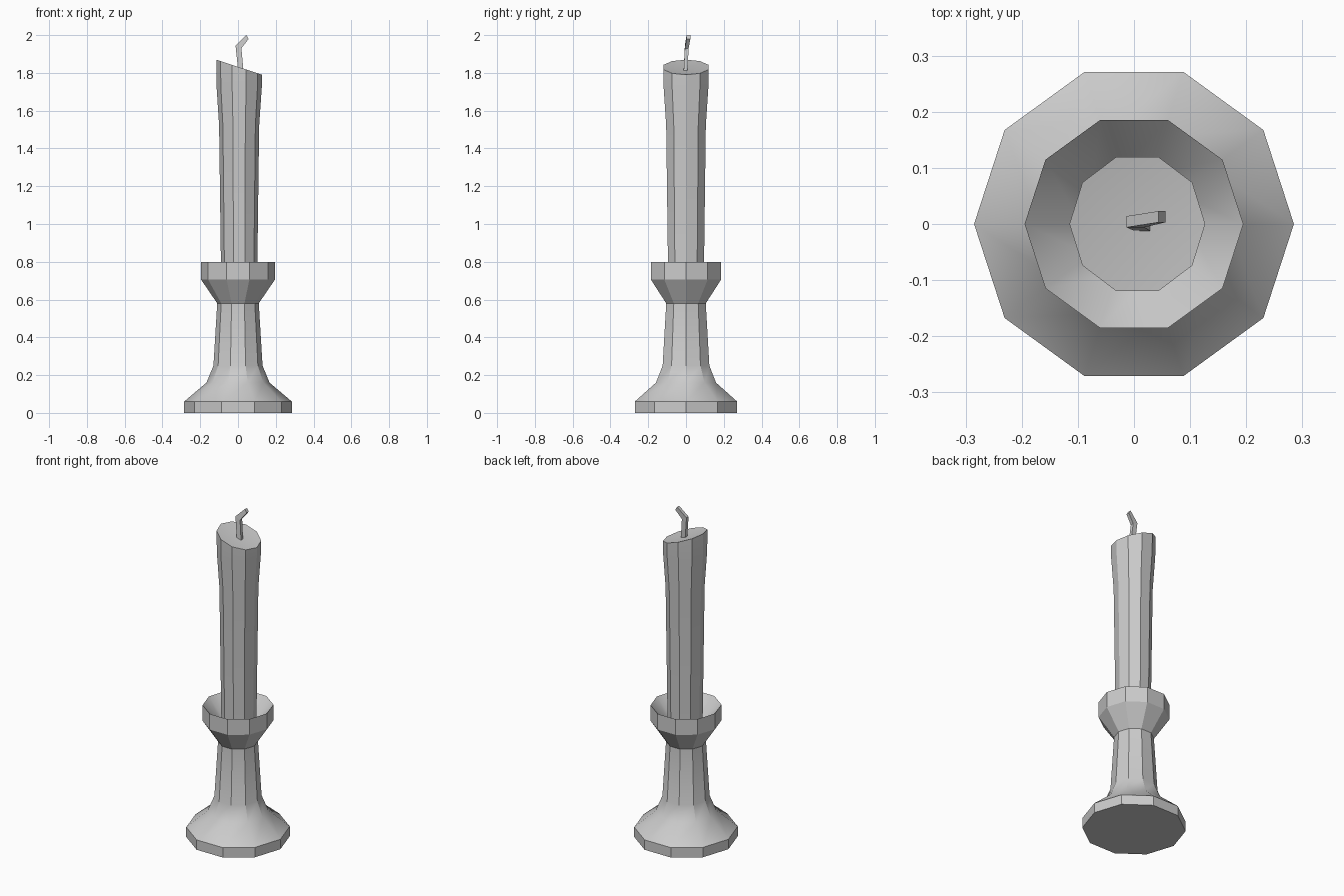
import bpy, bmesh, math

if "Cube" in bpy.data.objects:
    bpy.data.objects.remove(bpy.data.objects["Cube"])

SIDES = 10


def finish(name, bm, smooth=True):
    bmesh.ops.recalc_face_normals(bm, faces=bm.faces)
    mesh = bpy.data.meshes.new(name)
    bm.to_mesh(mesh)
    bm.free()
    ob = bpy.data.objects.new(name, mesh)
    bpy.context.collection.objects.link(ob)
    if smooth:
        bpy.ops.object.select_all(action='DESELECT')
        ob.select_set(True)
        bpy.context.view_layer.objects.active = ob
        bpy.ops.object.shade_smooth_by_angle(angle=math.radians(30))
    return ob


def bridge(bm, rings):
    n = len(rings[0])
    for a, b in zip(rings, rings[1:]):
        for i in range(n):
            j = (i + 1) % n
            bm.faces.new((a[i], a[j], b[j], b[i]))


def ring(bm, r, z, cx=0.0, ys=1.0, tilt=0.0):
    verts = []
    for i in range(SIDES):
        a = 2 * math.pi * i / SIDES
        x = r * math.cos(a)
        verts.append(bm.verts.new((cx + x, r * ys * math.sin(a), z + tilt * x)))
    return verts


# Candle holder: foot, stem and open cup in one turned profile
bm = bmesh.new()
profile = [(0.285, 0), (0.285, 0.06), (0.167, 0.16), (0.13, 0.25), (0.11, 0.58),
           (0.195, 0.705), (0.195, 0.80), (0.095, 0.69)]
rings = [ring(bm, r, z) for r, z in profile]
bridge(bm, rings)
bm.faces.new(rings[0])
bm.faces.new(rings[-1])
finish("candle_holder", bm)

# Candle: flares upward, with a slanted, slightly dished top
bm = bmesh.new()
candle = [(0.095, 0.68, 0), (0.106, 1.52, 0), (0.12, 1.73, -0.04), (0.121, 1.83, -0.33)]
rings = [ring(bm, r, z, 0.006, 1.04, t) for r, z, t in candle]
bridge(bm, rings)
bm.faces.new(rings[0])
centre = bm.verts.new((0.006, 0, 1.818))
top = rings[-1]
for i in range(SIDES):
    bm.faces.new((top[i], top[(i + 1) % SIDES], centre))
finish("candle", bm)

# Wick: bent square strip, sections as left x/z, right x/z, centre y
bm = bmesh.new()
sections = [(0.002, 1.80, 0.030, 1.80, -0.003),
            (-0.013, 1.945, 0.018, 1.93, 0.004),
            (0.044, 2.0, 0.056, 1.98, 0.013)]
rings = []
for xl, zl, xr, zr, y in sections:
    corners = [(xl, y - 0.01, zl), (xr, y - 0.01, zr), (xr, y + 0.01, zr), (xl, y + 0.01, zl)]
    rings.append([bm.verts.new(c) for c in corners])
bridge(bm, rings)
bm.faces.new(rings[0])
bm.faces.new(rings[-1])
finish("wick", bm, smooth=False)
